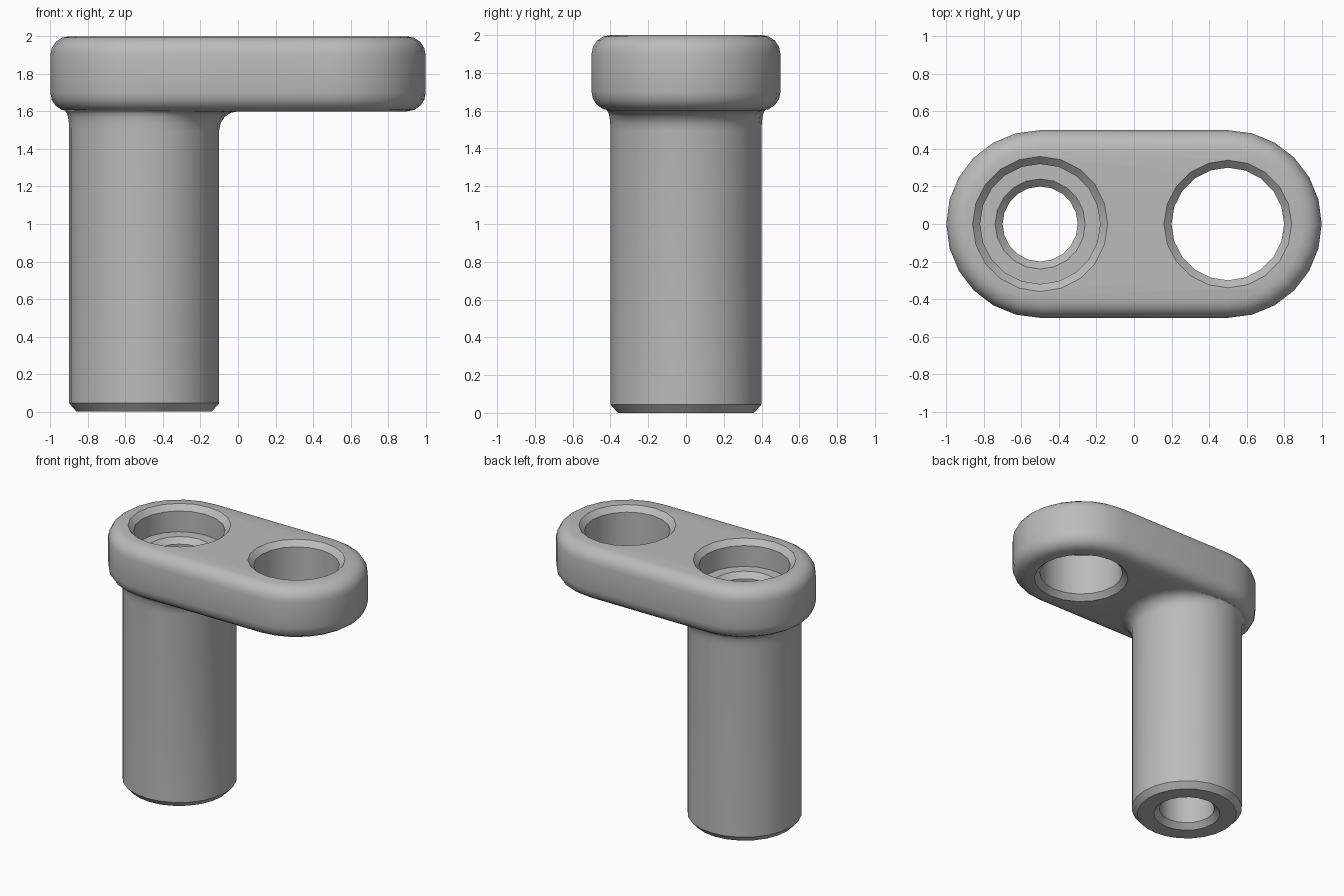
import bpy
import bmesh
from math import cos, sin, pi, radians

ARM_SIDES = 24
ROUND = 0.1
POST_X, HOLE_X = -0.5, 0.5

cube = bpy.data.objects.get("Cube")
if cube:
    bpy.data.objects.remove(cube, do_unlink=True)

grey = bpy.data.materials.new("plain_grey")
grey.use_nodes = True
color = (0.5, 0.5, 0.5, 1)
grey.diffuse_color = color
grey.node_tree.nodes["Principled BSDF"].inputs["Base Color"].default_value = color


def loft(name, rings):
    """Closed solid skinned through a stack of equal rings."""
    bm = bmesh.new()
    loops = [[bm.verts.new(p) for p in ring] for ring in rings]
    for low, high in zip(loops, loops[1:]):
        n = len(low)
        for i in range(n):
            j = (i + 1) % n
            bm.faces.new((low[i], low[j], high[j], high[i]))
    bm.faces.new(loops[0][::-1])
    bm.faces.new(loops[-1])
    mesh = bpy.data.meshes.new(name)
    bm.to_mesh(mesh)
    bm.free()
    mesh.materials.append(grey)
    obj = bpy.data.objects.new(name, mesh)
    bpy.context.collection.objects.link(obj)
    return obj


def circle(x, r, z, sides=20):
    return [(x + r * cos(2 * pi * i / sides), r * sin(2 * pi * i / sides), z)
            for i in range(sides)]


def turned(name, x, profile):
    return loft(name, [circle(x, r, z) for r, z in profile])


def stadium(r, z):
    half = ARM_SIDES // 2
    ring = []
    for x, start in ((HOLE_X, -pi / 2), (POST_X, pi / 2)):
        for i in range(half + 1):
            a = start + pi * i / half
            ring.append((x + r * cos(a), r * sin(a), z))
    return ring


def neck_ring(t, sides=ARM_SIDES):
    """Fillet under the arm, wide only where the flat underside has room."""
    ring = []
    for i in range(sides):
        a = 2 * pi * i / sides
        room = 0.42
        if cos(a) > 0:
            room = min(0.5, max(room, 0.4 / max(abs(sin(a)), 0.01)))
        r = 0.4 + (room - 0.4) * (1 - cos(t))
        ring.append((POST_X + r * cos(a), r * sin(a), 1.5 + ROUND * sin(t)))
    return ring


def combine(target, tool, operation):
    mod = target.modifiers.new(operation.title(), "BOOLEAN")
    mod.operation = operation
    mod.solver = "EXACT"
    mod.object = tool
    bpy.context.view_layer.objects.active = target
    bpy.ops.object.modifier_apply(modifier=mod.name)
    bpy.data.objects.remove(tool, do_unlink=True)


# Rounded arm
steps = [i * pi / 8 for i in range(5)]
bottom = [stadium(0.4 + ROUND * sin(t), 1.7 - ROUND * cos(t)) for t in steps]
top = [stadium(0.4 + ROUND * cos(t), 1.9 + ROUND * sin(t)) for t in steps]
arm = loft("arm_with_post", bottom + top)

# Chamfered post with a fillet into the arm
post_rings = [circle(POST_X, 0.36, 0, ARM_SIDES), circle(POST_X, 0.4, 0.045, ARM_SIDES)]
post_rings += [neck_ring(t) for t in steps]
post_rings.append(circle(POST_X, 0.38, 1.65, ARM_SIDES))
combine(arm, loft("post", post_rings), "UNION")

# Through bore with a counterbore, and the plain hole
bore = turned("bore_cutter", POST_X, [
    (0.25, -0.01), (0.2, 0.04), (0.2, 1.76), (0.24, 1.8),
    (0.32, 1.8), (0.32, 1.96), (0.37, 2.01)])
combine(arm, bore, "DIFFERENCE")
hole = turned("hole_cutter", HOLE_X, [
    (0.35, 1.59), (0.3, 1.64), (0.3, 1.96), (0.35, 2.01)])
combine(arm, hole, "DIFFERENCE")

# Smooth shading with crisp chamfers
bpy.ops.object.select_all(action="DESELECT")
arm.select_set(True)
bpy.context.view_layer.objects.active = arm
bpy.ops.object.shade_smooth_by_angle(angle=radians(32))
